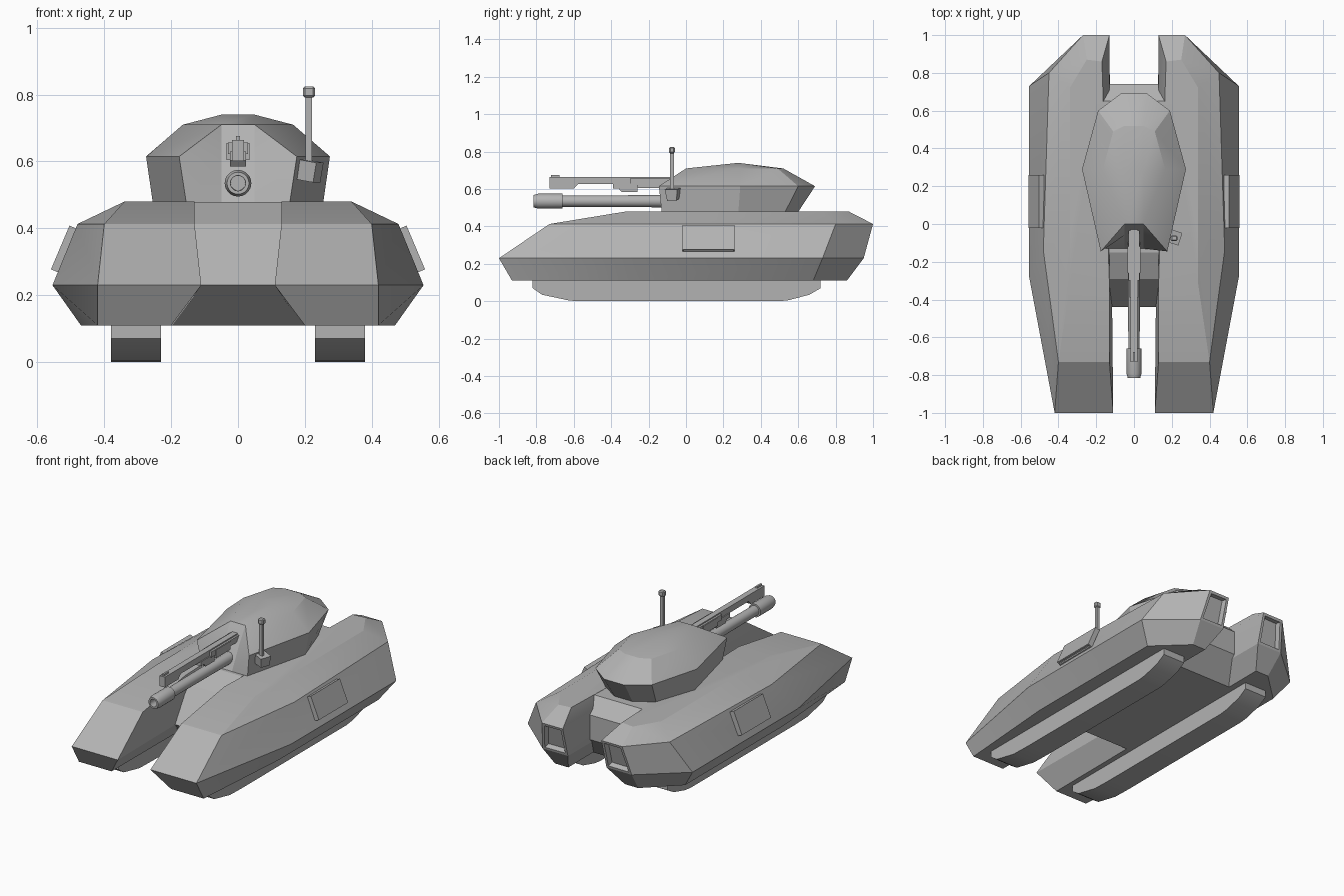
import bpy, bmesh, math
from mathutils import Matrix, Vector

cube = bpy.data.objects.get("Cube")
if cube:
    bpy.data.objects.remove(cube, do_unlink=True)

grey = bpy.data.materials.new("armour grey")
grey.use_nodes = True
colour = (0.45, 0.45, 0.45, 1)
grey.diffuse_color = colour
grey.node_tree.nodes["Principled BSDF"].inputs["Base Color"].default_value = colour


def finish(bm, name, mirror=False, angle=18):
    """Turn a bmesh into a shaded, optionally mirrored object."""
    bmesh.ops.remove_doubles(bm, verts=bm.verts, dist=0.0005)
    bmesh.ops.recalc_face_normals(bm, faces=bm.faces)
    mesh = bpy.data.meshes.new(name)
    bm.to_mesh(mesh)
    bm.free()
    mesh.materials.append(grey)
    ob = bpy.data.objects.new(name, mesh)
    bpy.context.scene.collection.objects.link(ob)
    bpy.ops.object.select_all(action='DESELECT')
    ob.select_set(True)
    bpy.context.view_layer.objects.active = ob
    bpy.ops.object.shade_smooth_by_angle(angle=math.radians(angle))
    if mirror:
        ob.modifiers.new("mirror", 'MIRROR')
    return ob


def loft(rings):
    """Join matching closed rings of points and cap both ends."""
    bm = bmesh.new()
    loops = [[bm.verts.new(p) for p in ring] for ring in rings]
    n = len(loops[0])
    for a, b in zip(loops, loops[1:]):
        for i in range(n):
            j = (i + 1) % n
            bm.faces.new((a[i], a[j], b[j], b[i]))
    bm.faces.new(loops[0])
    bm.faces.new(loops[-1])
    return bm


def slab(profile, x0, x1):
    """Extrude a side profile of (y, z) points across x."""
    return loft([[(x, y, z) for y, z in profile] for x in (x0, x1)])


def box(name, size, centre, rot=None, mirror=False, bevel=0):
    bm = bmesh.new()
    m = Matrix.Translation(centre) @ (rot or Matrix()) @ Matrix.Diagonal((*size, 1))
    bmesh.ops.create_cube(bm, size=1, matrix=m)
    if bevel:
        bmesh.ops.bevel(bm, geom=bm.edges[:], offset=bevel, segments=1, affect='EDGES')
    return finish(bm, name, mirror)


def revolve(name, profile, z, sides=20):
    """Turn (y, radius) points round a lengthwise axis at height z."""
    rings = []
    for y, r in profile:
        turn = [2 * math.pi * i / sides for i in range(sides)]
        rings.append([(r * math.cos(a), y, z + r * math.sin(a)) for a in turn])
    return finish(loft(rings), name, angle=35)


# Side hulls: outlines stacked by height, nose inner round to tail inner
hull_levels = {
    0.11: [(.20, -.93), (.42, -.93), (.47, -.28), (.47, .68), (.28, .86), (.19, .86)],
    0.23: [(.11, -1), (.42, -1), (.555, -.28), (.555, .73), (.30, .95), (.13, .95)],
    0.413: [(.13, -.73), (.40, -.73), (.48, -.14), (.45, .80), (.27, 1), (.13, 1)],
    0.48: [(.13, -.32), (.34, -.32), (.34, -.04), (.34, .72), (.25, .87), (.17, .86)],
}
bm = loft([[(x, y, z) for x, y in pts] for z, pts in hull_levels.items()])
bmesh.ops.recalc_face_normals(bm, faces=bm.faces)
# Recessed exhaust opening in the tail of each hull
tail = [f for f in bm.faces
        if f.calc_center_median().y > .96 and .25 < f.calc_center_median().z < .4]
bmesh.ops.inset_region(bm, faces=tail, thickness=.022)
bmesh.ops.inset_region(bm, faces=tail, thickness=.008, depth=-.03)
finish(bm, "side_hull", mirror=True)

# Centre hull between the side hulls
centre = [(-.44, .23), (-.29, .413), (-.15, .479), (.65, .479), (.74, .40), (.74, .25),
          (.62, .11), (-.30, .11)]
bm = slab(centre, -.2, .2)
for v in bm.verts:
    if v.co.z > .2:
        v.co.x *= .85 if v.co.y > .6 else .66
finish(bm, "centre_hull")

# Running gear under the hulls
track = [(-.82, .13), (-.82, .07), (-.77, .035), (-.62, .003), (-.5, 0), (.5, 0),
         (.55, .006), (.66, .035), (.72, .07), (.72, .13)]
finish(slab(track, .23, .38), "track", mirror=True, angle=25)

# Framed hatch on each flank
tilt = Matrix.Rotation(-math.atan2(.055, .13), 4, 'Y')
bm = bmesh.new()
bmesh.ops.create_cube(bm, size=1, matrix=Matrix.Translation((.518, .12, .337))
                      @ tilt @ Matrix.Diagonal((.03, .28, .142, 1)))
out = max(bm.faces, key=lambda f: f.calc_center_median().x)
bmesh.ops.inset_region(bm, faces=[out], thickness=.012)
bmesh.ops.inset_region(bm, faces=[out], thickness=.003, depth=-.01)
finish(bm, "side_hatch", mirror=True)

# Turret: half outlines stacked by height, front to back
turret_levels = {
    0.478: [(.05, -.13), (.155, -.13), (.255, .28), (.17, .53), (.06, .60)],
    0.615: [(.05, -.06), (.176, -.145), (.275, .29), (.19, .60), (.07, .69)],
    0.71: [(.05, 0), (.05, 0), (.165, .29), (.11, .49), (.05, .52)],
    0.74: [(.05, .28)] * 5,
}
rings = []
for z, half in turret_levels.items():
    left = [(x, y, z) for x, y in half]
    rings.append(left + [(-x, y, z) for x, y, z in reversed(left)])
finish(loft(rings), "turret", angle=22)

# Main gun with a hollow muzzle sleeve
revolve("main_gun", [(.05, .034), (-.25, .032), (-.66, .03), (-.66, .04), (-.79, .04),
                     (-.815, .033), (-.815, .023), (-.74, .022)], .535)

# Secondary gun above it
finish(slab([(.05, .625), (.05, .665), (-.73, .665), (-.73, .602), (-.60, .602),
             (-.575, .628)], -.018, .018), "upper_gun")
box("upper_gun_breech", (.06, .36, .035), (0, -.12, .640))
box("upper_gun_rail", (.012, .14, .05), (.028, -.19, .63), mirror=True)
finish(slab([(-.39, .63), (-.39, .603), (-.36, .603), (-.345, .585), (-.26, .585),
             (-.26, .63)], -.024, .024), "upper_gun_feed")
box("upper_gun_sight", (.012, .045, .016), (0, -.70, .668))

# Periscope mast on the turret cheek
lean = Matrix.Rotation(math.radians(-18), 4, 'Z') @ Matrix.Rotation(math.radians(10), 4, 'Y')
finish_bracket = box("mast_bracket", (.06, .07, .06), (.212, -.07, .572), lean)
for v in finish_bracket.data.vertices:
    if v.co.z < .57:
        v.co.y = -.07 + (v.co.y + .07) * .75
box("mast", (.02, .02, .22), (.212, -.075, .69))
box("mast_head", (.036, .03, .034), (.212, -.075, .808), bevel=.006)
